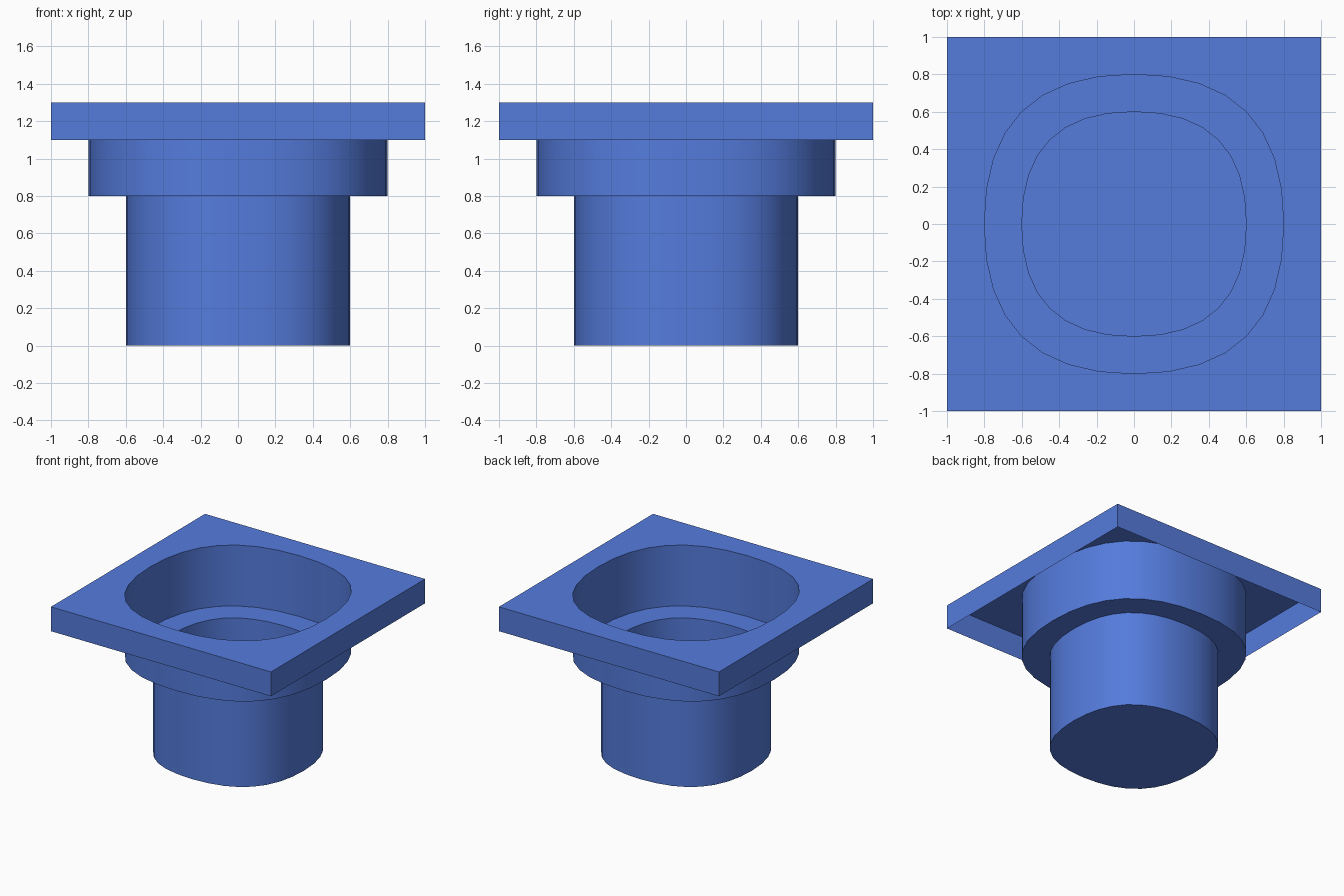
import bpy, bmesh, math

if "Cube" in bpy.data.objects:
    bpy.data.objects.remove(bpy.data.objects["Cube"])

SEG = 8  # segments per rounded quarter

blue = bpy.data.materials.new("blue")
blue.diffuse_color = (0.09, 0.2, 0.72, 1)
blue.use_nodes = True
blue.node_tree.nodes["Principled BSDF"].inputs["Base Color"].default_value = blue.diffuse_color


def rounded_ring(bm, r, z):
    """Four quadratic curves around a square of half-width r."""
    verts = []
    for q in range(4):
        c, s = round(math.cos(q * math.pi / 2)), round(math.sin(q * math.pi / 2))
        for i in range(SEG):
            t = i / SEG
            x, y = r * (1 - t * t), r * (2 * t - t * t)
            verts.append(bm.verts.new((c * x - s * y, s * x + c * y, z)))
    return verts


def square_ring(bm, r, z):
    return [bm.verts.new((x * r, y * r, z))
            for x, y in ((1, 1), (-1, 1), (-1, -1), (1, -1))]


def bridge(bm, low, high):
    """Band of quads; faces outward when low is below high."""
    n = len(low)
    for i in range(n):
        j = (i + 1) % n
        bm.faces.new((low[i], low[j], high[j], high[i]))


def finish(bm, name):
    mesh = bpy.data.meshes.new(name)
    bm.to_mesh(mesh)
    bm.free()
    mesh.materials.append(blue)
    ob = bpy.data.objects.new(name, mesh)
    bpy.context.collection.objects.link(ob)
    bpy.ops.object.select_all(action='DESELECT')
    ob.select_set(True)
    bpy.context.view_layer.objects.active = ob
    bpy.ops.object.shade_smooth_by_angle(angle=math.radians(30))


# Lower cup: thin wall with a closed floor
bm = bmesh.new()
floor = rounded_ring(bm, 0.6, 0)
bridge(bm, floor, rounded_ring(bm, 0.6, 0.8))
bm.faces.new(floor[::-1])
finish(bm, "lower_cup")

# Upper collar: step ledge and wider thin wall up to the rim
bm = bmesh.new()
outer = rounded_ring(bm, 0.8, 0.8)
bridge(bm, rounded_ring(bm, 0.6, 0.8), outer)
bridge(bm, outer, rounded_ring(bm, 0.8, 1.3))
finish(bm, "upper_collar")

# Square rim: top sheet with rounded opening, skirt open underneath
bm = bmesh.new()
hole = rounded_ring(bm, 0.8, 1.3)
top = square_ring(bm, 1, 1.3)
for q in range(4):
    for i in range(SEG):
        a = q * SEG + i
        bm.faces.new((hole[(a + 1) % len(hole)], hole[a], top[q]))
    bm.faces.new((hole[q * SEG], top[q - 1], top[q]))
bridge(bm, square_ring(bm, 1, 1.1), top)
finish(bm, "square_rim")
